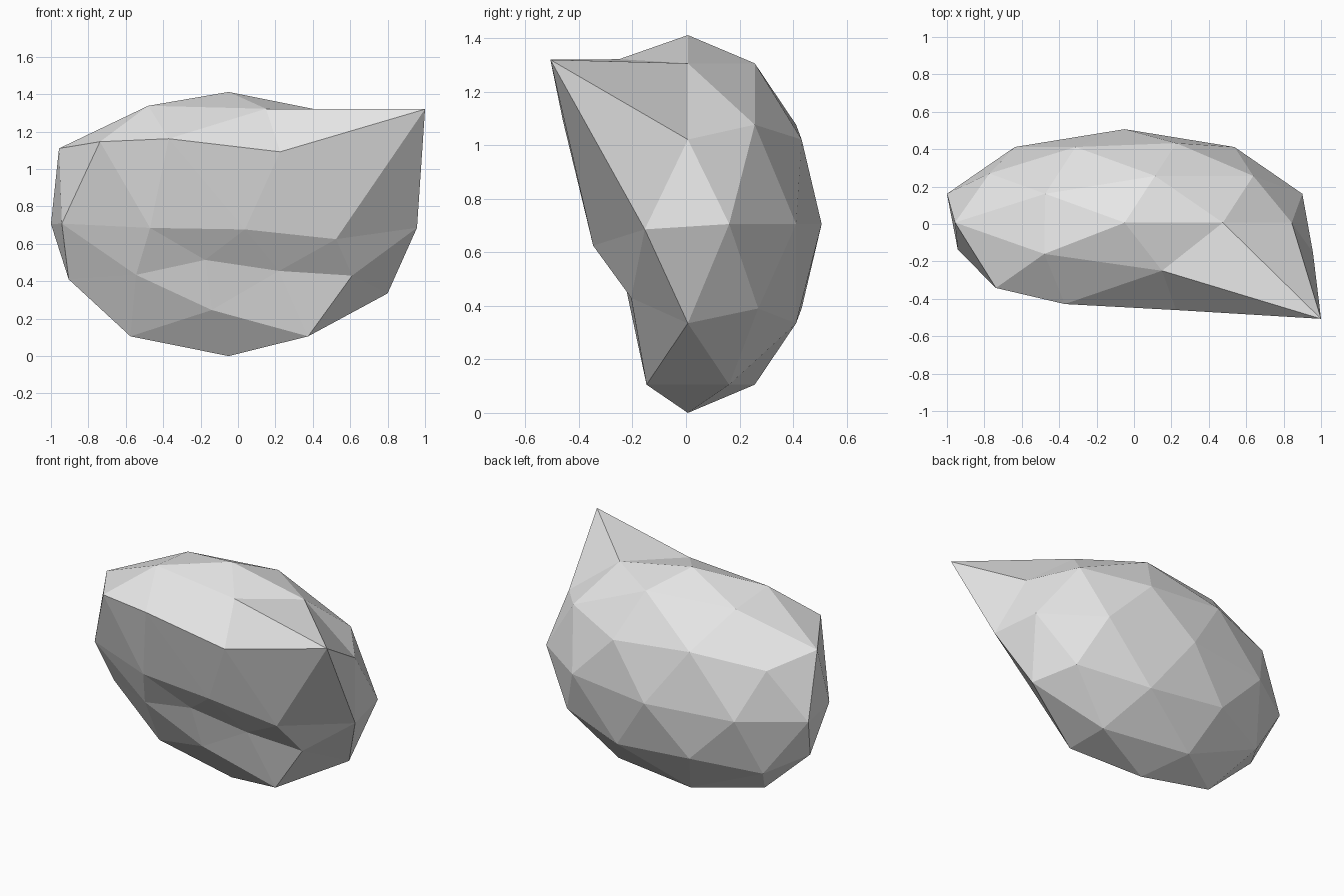
import bpy, bmesh, math
from mathutils import Vector

if "Cube" in bpy.data.objects:
    bpy.data.objects.remove(bpy.data.objects["Cube"])

CENTRE = Vector((-0.05, 0.007, 0.706))
RADII = Vector((0.999, 0.5, 0.706))

# Sculpted points on the front: (unit height, angle in degrees) -> new position
PULLS = [
    # around the top
    ((0.85, -144), (-0.48, -0.16, 1.338)),
    ((0.85, -72), (0.15, -0.25, 1.322)),
    ((0.53, 180), (-0.957, 0.008, 1.11)),
    ((0.45, -144), (-0.738, -0.342, 1.146)),
    ((0.53, -108), (-0.37, -0.428, 1.162)),
    ((0.45, -72), (0.225, -0.46, 1.092)),
    ((0.53, -36), (1.0, -0.507, 1.32)),      # the pointed corner
    # around the middle
    ((0.0, -162), (-0.942, -0.138, 0.708)),
    ((0.0, -126), (-0.47, -0.31, 0.685)),
    ((0.0, -90), (0.037, -0.355, 0.677)),
    ((0.0, -54), (0.524, -0.347, 0.625)),
    ((0.0, -18), (0.957, -0.154, 0.686)),
    # the hollow below
    ((-0.45, 180), (-0.905, 0.007, 0.41)),
    ((-0.53, -144), (-0.545, -0.185, 0.434)),
    ((-0.45, -108), (-0.176, -0.235, 0.514)),
    ((-0.53, -72), (0.22, -0.222, 0.455)),
    ((-0.45, -36), (0.61, -0.205, 0.43)),
    ((-0.85, -108), (-0.14, -0.168, 0.246)),
]


def direction(height, angle):
    r = math.sqrt(1 - height * height)
    a = math.radians(angle)
    return Vector((r * math.cos(a), r * math.sin(a), height))


# Rock: faceted icosphere
bm = bmesh.new()
bmesh.ops.create_icosphere(bm, subdivisions=2, radius=1)
targets = {}
for key, pos in PULLS:
    d = direction(*key)
    v = max(bm.verts, key=lambda v: v.co.dot(d))
    targets[v] = Vector(pos)

# Stretch to an ellipsoid, then pull the front points
for v in bm.verts:
    v.co = targets.get(v, CENTRE + v.co * RADII)
bmesh.ops.recalc_face_normals(bm, faces=bm.faces)

mesh = bpy.data.meshes.new("rock")
bm.to_mesh(mesh)
bm.free()
rock = bpy.data.objects.new("rock", mesh)
bpy.context.collection.objects.link(rock)

# Plain grey stone
grey = bpy.data.materials.new("stone_grey")
grey.diffuse_color = (0.8, 0.8, 0.8, 1)
grey.use_nodes = True
grey.node_tree.nodes["Principled BSDF"].inputs["Base Color"].default_value = grey.diffuse_color
mesh.materials.append(grey)
